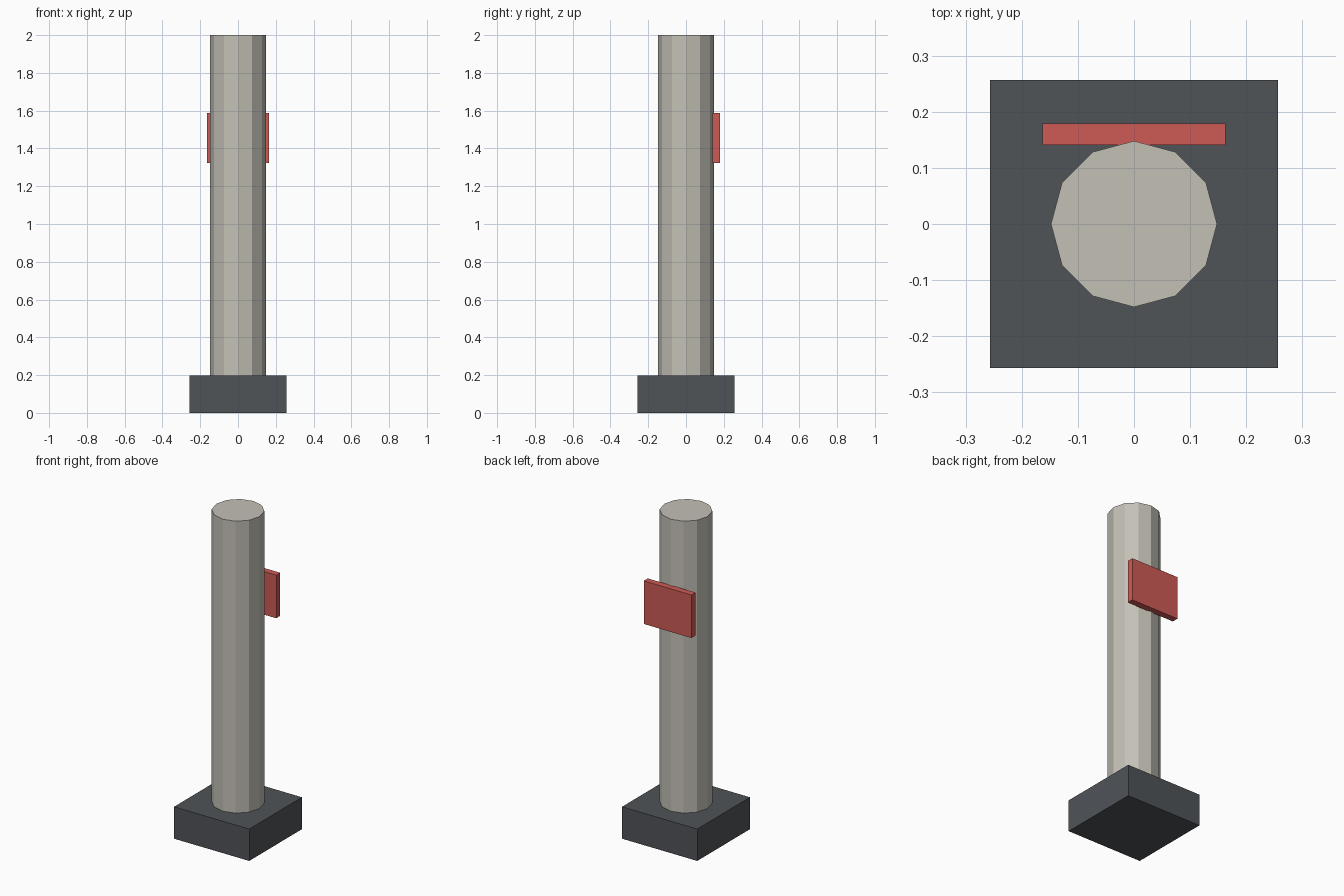
import bpy

cube = bpy.data.objects.get("Cube")
if cube:
    bpy.data.objects.remove(cube, do_unlink=True)


def material(name, color):
    mat = bpy.data.materials.new(name)
    mat.use_nodes = True
    mat.diffuse_color = (*color, 1)
    mat.node_tree.nodes["Principled BSDF"].inputs["Base Color"].default_value = (*color, 1)
    return mat


def finish(name, mat):
    obj = bpy.context.object
    obj.name = name
    obj.data.materials.append(mat)
    return obj


def box(name, size, center, mat):
    bpy.ops.mesh.primitive_cube_add(size=1, location=center)
    obj = finish(name, mat)
    obj.scale = size
    bpy.ops.object.transform_apply(location=False, rotation=False, scale=True)


concrete = material("warm grey", (0.55, 0.53, 0.47))
dark = material("dark slate", (0.08, 0.087, 0.097))
red = material("muted red", (0.61, 0.105, 0.09))

# Square footing
box("base", (0.514, 0.514, 0.197), (0, 0, 0.0985), dark)

# Twelve-sided column
bottom, top = 0.197, 2.0
bpy.ops.mesh.primitive_cylinder_add(vertices=12, radius=0.148, depth=top - bottom,
                                    location=(0, 0, (top + bottom) / 2))
finish("column", concrete)

# Plate mounted on the back
box("sign_plate", (0.326, 0.039, 0.266), (0, 0.16, 1.455), red)
